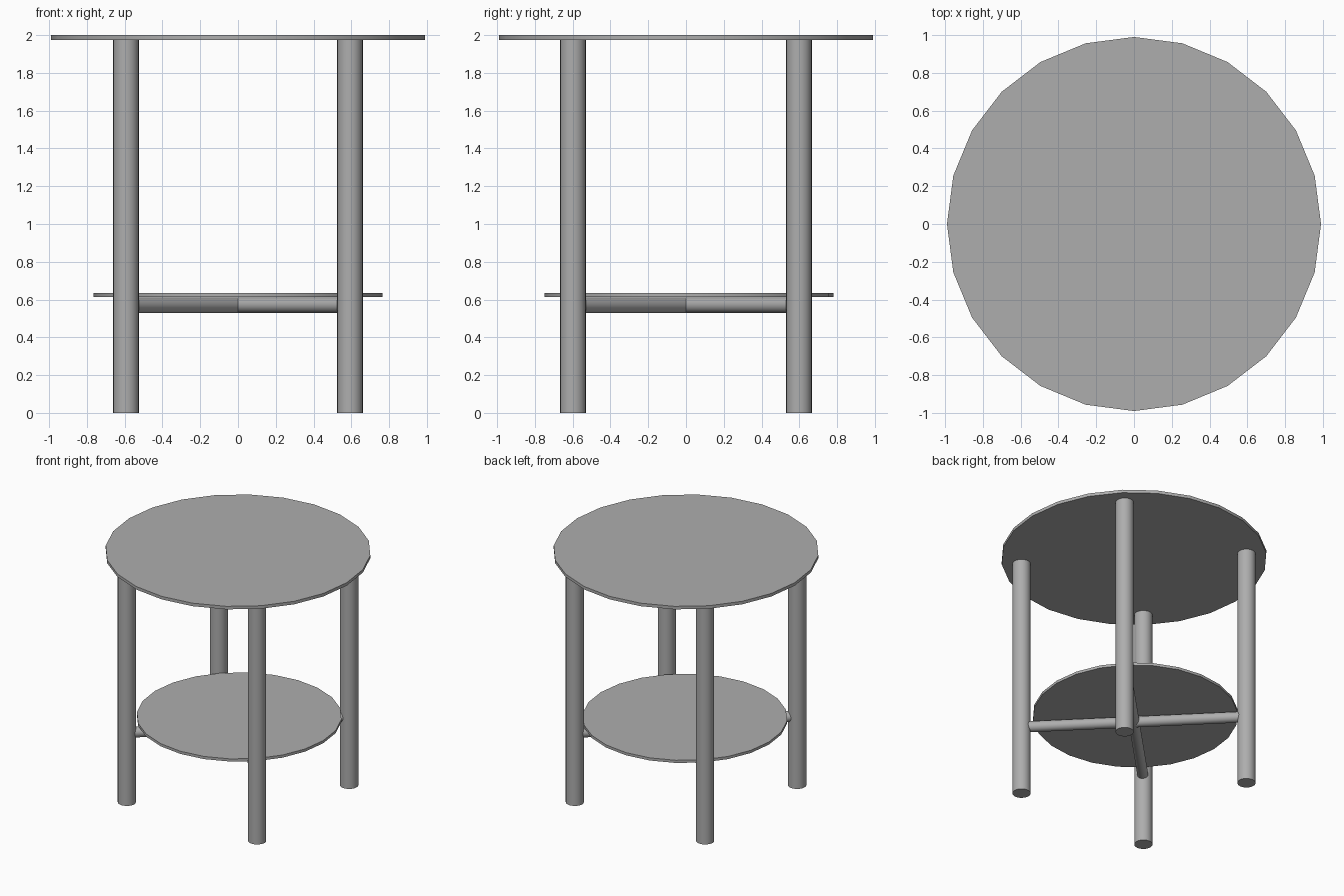
import bpy
import math
from mathutils import Vector

cube = bpy.data.objects.get("Cube")
if cube:
    bpy.data.objects.remove(cube, do_unlink=True)

# One grey finish for the whole table
GREY = (0.42, 0.42, 0.42, 1.0)
grey = bpy.data.materials.new("grey_finish")
grey.use_nodes = True
grey.diffuse_color = GREY
grey.node_tree.nodes["Principled BSDF"].inputs["Base Color"].default_value = GREY


def rod(name, start, end, radius, sides):
    """Capped cylinder between two points."""
    start, end = Vector(start), Vector(end)
    axis = end - start
    bpy.ops.mesh.primitive_cylinder_add(
        vertices=sides, radius=radius, depth=axis.length,
        location=(start + end) / 2,
        rotation=axis.to_track_quat("Z", "Y").to_euler())
    obj = bpy.context.object
    obj.name = name
    obj.data.materials.append(grey)
    bpy.ops.object.shade_smooth_by_angle(angle=math.radians(30))
    return obj


LEG_X, LEG_Y, LEG_RADIUS = 0.593, 0.598, 0.068
TOP_Z, UNDERSIDE_Z = 2.0, 1.975
SHELF_Y, BAR_Z = 0.015, 0.57

# Round top and lower shelf
rod("table_top", (0, 0, UNDERSIDE_Z), (0, 0, TOP_Z), 0.99, 24)
rod("lower_shelf", (0, SHELF_Y, 0.613), (0, SHELF_Y, 0.635), 0.765, 24)

# Four legs
for x_name, sx in (("left", 1), ("right", -1)):
    for y_name, sy in (("front", -1), ("back", 1)):
        x, y = sx * LEG_X, sy * LEG_Y
        rod(f"{y_name}_{x_name}_leg", (x, y, 0), (x, y, UNDERSIDE_Z), LEG_RADIUS, 24)

# Diagonal cross bars under the shelf, joining opposite legs
for name, s in (("cross_bar_a", 1), ("cross_bar_b", -1)):
    rod(name, (-LEG_X, -s * LEG_Y, BAR_Z), (LEG_X, s * LEG_Y, BAR_Z), 0.041, 24)
